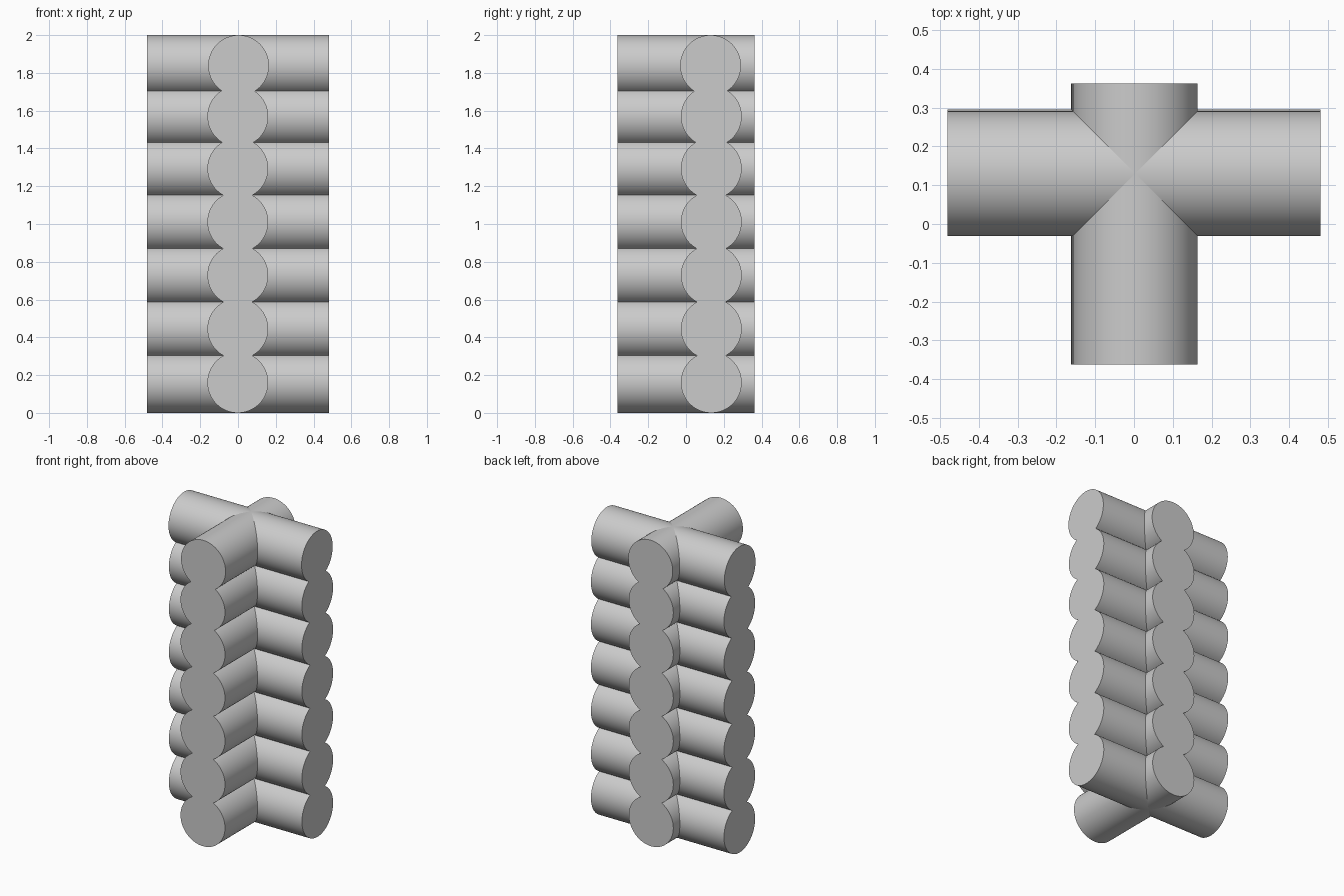
import bpy, math

if "Cube" in bpy.data.objects:
    bpy.data.objects.remove(bpy.data.objects["Cube"])

RADIUS = 0.161
HEIGHTS = [0.161, 0.445, 0.729, 1.011, 1.294, 1.570, 1.839]


def log(name, length, location, rotation):
    bpy.ops.mesh.primitive_cylinder_add(vertices=64, radius=RADIUS, depth=length,
                                        location=location, rotation=rotation)
    obj = bpy.context.object
    obj.name = name
    bpy.ops.object.transform_apply(location=False, rotation=True, scale=True)
    bpy.ops.object.shade_smooth_by_angle(angle=math.radians(30))
    return obj


# Crossing log courses; the top course sits very slightly off the ones below
for i, z in enumerate(HEIGHTS, 1):
    shift = 0.003 if i == len(HEIGHTS) else -0.001
    log(f"side_log_{i}", 0.962, (0, 0.133 - shift, z), (0, math.pi / 2, 0))
    log(f"front_log_{i}", 0.725, (shift, 0, z), (math.pi / 2, 0, 0))
